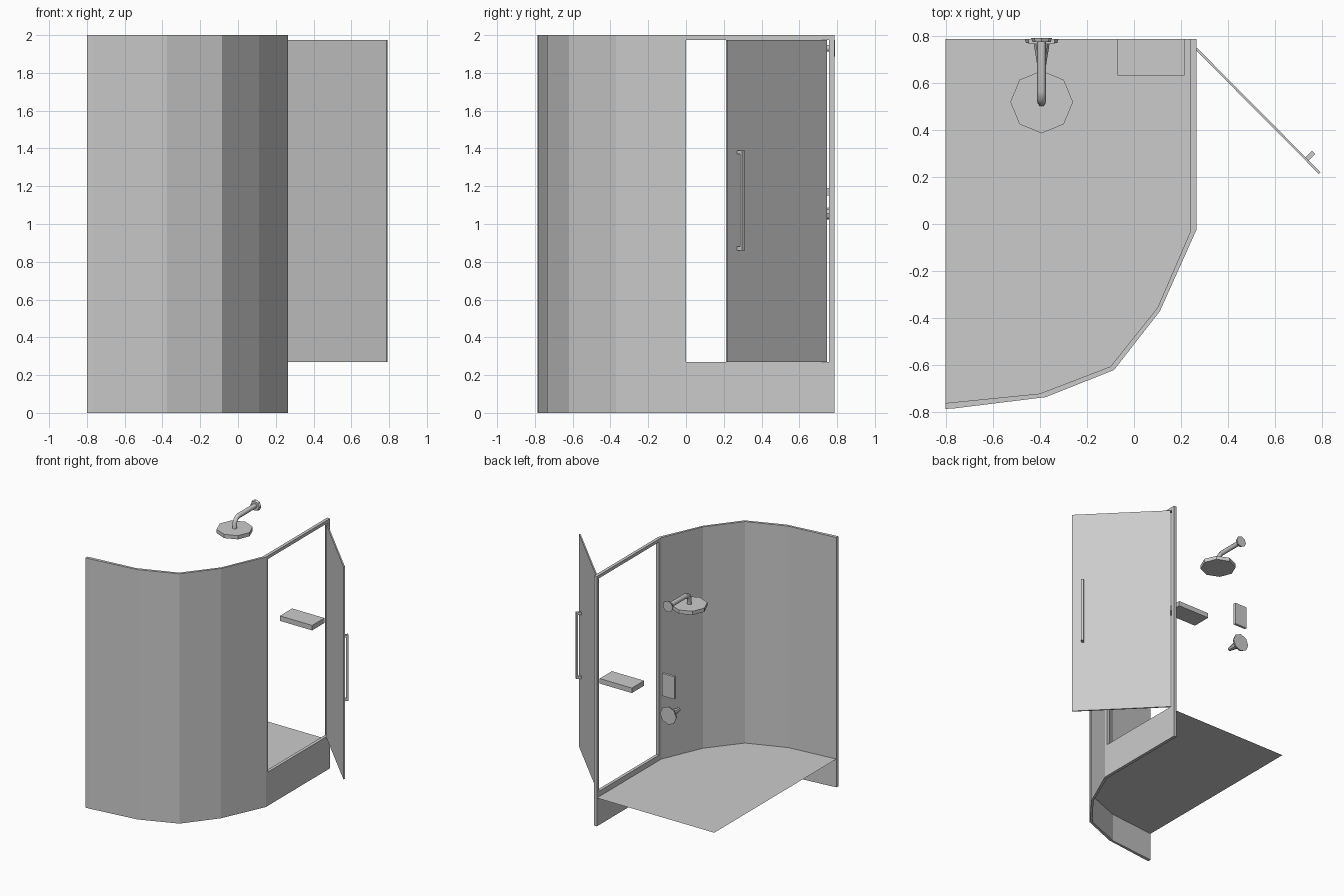
import bpy, bmesh, math
from mathutils import Vector, Matrix

cube = bpy.data.objects.get("Cube")
if cube:
    bpy.data.objects.remove(cube, do_unlink=True)

grey = bpy.data.materials.new("light grey")
grey.use_nodes = True
colour = (0.6, 0.6, 0.6, 1)
grey.diffuse_color = colour
grey.node_tree.nodes["Principled BSDF"].inputs["Base Color"].default_value = colour


def finish(name, bm):
    bmesh.ops.recalc_face_normals(bm, faces=bm.faces)
    mesh = bpy.data.meshes.new(name)
    bm.to_mesh(mesh)
    bm.free()
    ob = bpy.data.objects.new(name, mesh)
    bpy.context.collection.objects.link(ob)
    mesh.materials.append(grey)
    return ob


def prism(name, points, z0, z1):
    bm = bmesh.new()
    face = bm.faces.new([bm.verts.new((x, y, z0)) for x, y in points])
    if z1 > z0:
        new = bmesh.ops.extrude_face_region(bm, geom=[face])["geom"]
        verts = [v for v in new if isinstance(v, bmesh.types.BMVert)]
        bmesh.ops.translate(bm, verts=verts, vec=(0, 0, z1 - z0))
    return finish(name, bm)


def box(name, lo, hi):
    corners = [(lo[0], lo[1]), (hi[0], lo[1]), (hi[0], hi[1]), (lo[0], hi[1])]
    return prism(name, corners, lo[2], hi[2])


def cone(name, start, end, r1, r2, sides=8):
    a, b = Vector(start), Vector(end)
    bm = bmesh.new()
    turn = (b - a).to_track_quat("Z", "Y").to_matrix().to_4x4()
    bmesh.ops.create_cone(bm, cap_ends=True, segments=sides, radius1=r1, radius2=r2,
                          depth=(b - a).length,
                          matrix=Matrix.Translation((a + b) / 2) @ turn)
    return finish(name, bm)


# Curved enclosure wall with a straight side
outer = [(-0.8, -0.785), (-0.765, -0.783), (-0.375, -0.735), (-0.085, -0.62),
         (0.11, -0.37), (0.265, -0.025), (0.265, 0.785)]
inner = [(-0.8, -0.76), (-0.4, -0.72), (-0.1, -0.605), (0.1, -0.355),
         (0.24, -0.03), (0.24, 0.785)]
wall = prism("enclosure_wall", outer + inner[::-1], 0, 2)

# Doorway cut through the straight side
cutter = box("doorway_cutter", (0.1, 0, 0.27), (0.4, 0.757, 1.975))
cutter.hide_render = True
cutter.hide_viewport = True
cut = wall.modifiers.new("doorway", "BOOLEAN")
cut.operation = "DIFFERENCE"
cut.solver = "EXACT"
cut.object = cutter

# Raised floor
prism("floor", inner + [(-0.8, 0.785)], 0.227, 0.227)

# Open door and its pull handle, in the door's own frame (x along, y outward)
hinge = Matrix.Translation((0.265, 0.743, 0)) @ Matrix.Rotation(math.radians(-45.2), 4, "Z")
door_parts = [
    box("door_panel", (0, -0.005, 0.27), (0.743, 0.005, 1.975)),
    box("handle_bar", (0.652, 0.028, 0.86), (0.672, 0.044, 1.39)),
]
for name, z in (("lower", 0.86), ("upper", 1.37)):
    door_parts.append(box(name + "_handle_mount", (0.652, 0.005, z), (0.672, 0.028, z + 0.02)))
for ob in door_parts:
    ob.matrix_world = hinge

# Shelf
box("shelf", (-0.07, 0.63, 1.15), (0.215, 0.785, 1.19))

# Shower head on its bent arm
hx = -0.392
cone("shower_head", (hx, 0.518, 1.82), (hx, 0.518, 1.85), 0.133, 0.133)
cone("arm_flange", (hx, 0.79, 1.93), (hx, 0.772, 1.93), 0.045, 0.038)
curve = bpy.data.curves.new("shower_arm", "CURVE")
curve.dimensions = "3D"
curve.bevel_depth = 0.019
curve.bevel_resolution = 1
curve.use_fill_caps = True
spline = curve.splines.new("POLY")
path = [(0.785, 1.93), (0.565, 1.93), (0.535, 1.92), (0.52, 1.895), (0.518, 1.85)]
spline.points.add(len(path) - 1)
for p, (y, z) in zip(spline.points, path):
    p.co = (hx, y, z, 1)
curve.materials.append(grey)
bpy.context.collection.objects.link(bpy.data.objects.new("shower_arm", curve))

# Mixer valve with tapered lever
cone("valve_plate", (hx, 0.785, 1.055), (hx, 0.768, 1.055), 0.072, 0.066)
cone("valve_lever", (hx, 0.768, 1.055), (hx, 0.65, 1.055), 0.034, 0.015)

# Control panel with recessed face
panel = box("control_panel", (hx - 0.055, 0.765, 1.2), (hx + 0.055, 0.785, 1.38))
bm = bmesh.new()
bm.from_mesh(panel.data)
front = min(bm.faces, key=lambda f: f.calc_center_median().y)
bmesh.ops.inset_region(bm, faces=[front], thickness=0.015)
bmesh.ops.translate(bm, verts=front.verts, vec=(0, 0.01, 0))
bm.to_mesh(panel.data)
bm.free()
